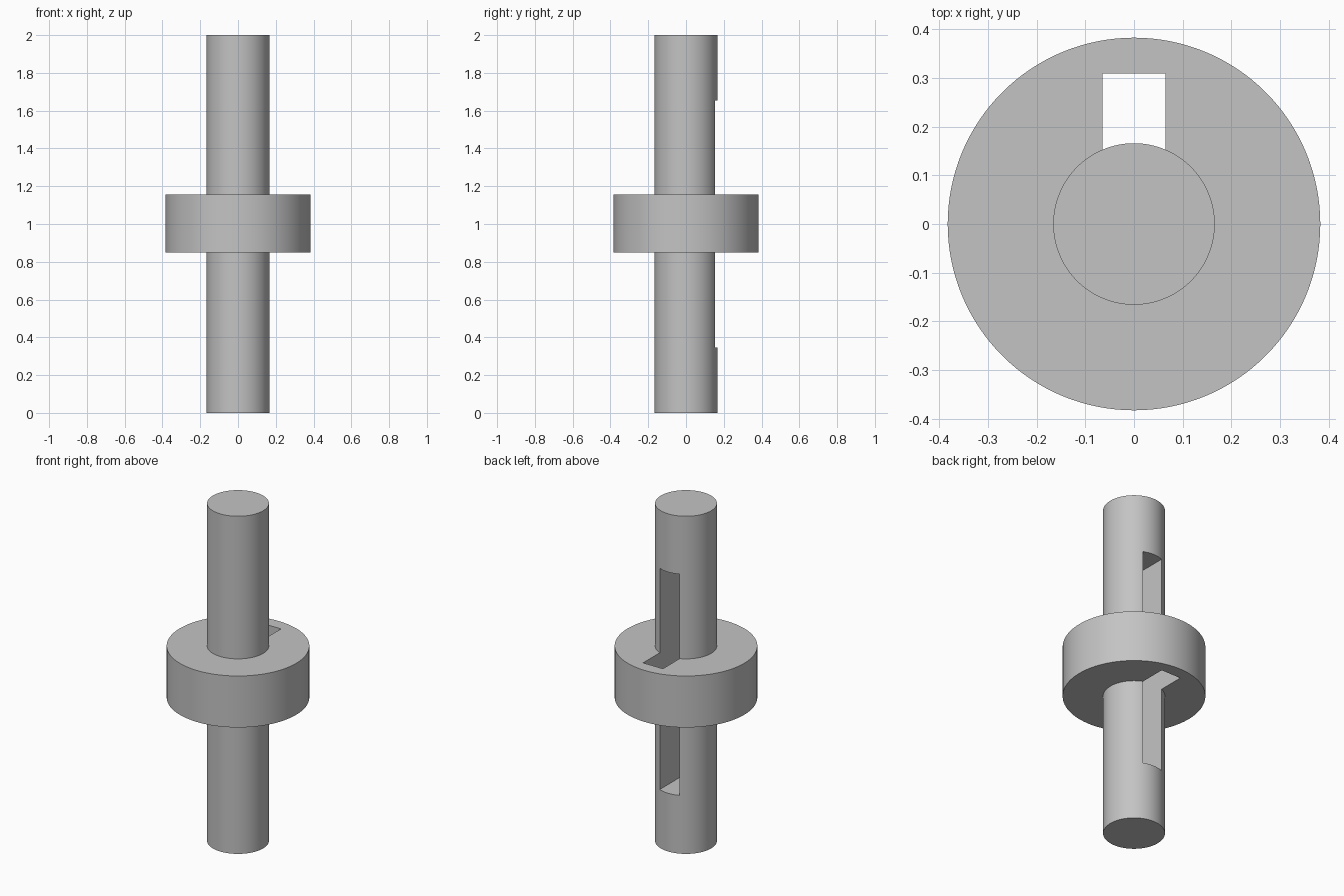
import bpy

if "Cube" in bpy.data.objects:
    bpy.data.objects.remove(bpy.data.objects["Cube"], do_unlink=True)

SHAFT_R, HUB_R = 0.166, 0.383
HUB_LOW, HUB_HIGH = 0.85, 1.155

grey = bpy.data.materials.new("steel_grey")
grey.use_nodes = True
colour = (0.55, 0.55, 0.55, 1)
grey.diffuse_color = colour
grey.node_tree.nodes["Principled BSDF"].inputs["Base Color"].default_value = colour


def cylinder(name, radius, low, high):
    bpy.ops.mesh.primitive_cylinder_add(
        vertices=128, radius=radius, depth=high - low,
        location=(0, 0, (low + high) / 2))
    obj = bpy.context.object
    obj.name = name
    obj.data.materials.append(grey)
    return obj


def boolean(target, other, operation):
    mod = target.modifiers.new(operation.lower(), "BOOLEAN")
    mod.operation = operation
    mod.solver = "EXACT"
    mod.object = other
    bpy.context.view_layer.objects.active = target
    bpy.ops.object.modifier_apply(modifier=mod.name)
    bpy.data.objects.remove(other, do_unlink=True)


# Shaft with a wide collar around its middle
shaft = cylinder("slotted_shaft_with_collar", SHAFT_R, 0, 2)
boolean(shaft, cylinder("collar", HUB_R, HUB_LOW, HUB_HIGH), "UNION")

# Long slot in the back, running through the collar
back, floor, low, high = 0.309, -0.05, 0.345, 1.655
bpy.ops.mesh.primitive_cube_add(size=1, location=(0, (back + floor) / 2, (low + high) / 2))
slot = bpy.context.object
slot.name = "slot_cutter"
slot.scale = (0.13, back - floor, high - low)
slot.hide_render = True
slot.data.materials.append(grey)
boolean(shaft, slot, "DIFFERENCE")

# Smooth round sides, crisp rims and slot edges
bpy.ops.object.select_all(action="DESELECT")
shaft.select_set(True)
bpy.context.view_layer.objects.active = shaft
bpy.ops.object.shade_smooth_by_angle(angle=0.5)
